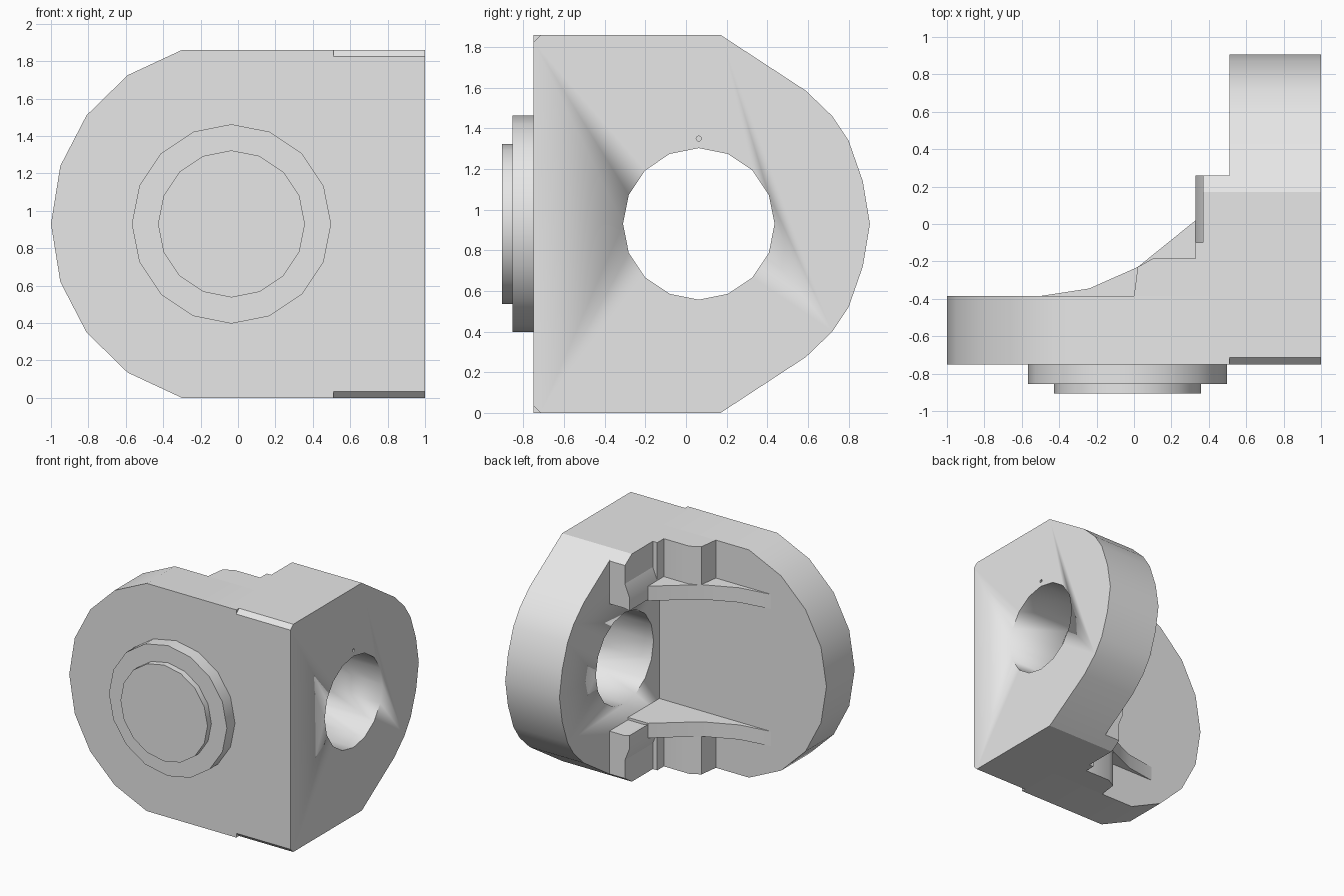
import bpy, bmesh, math
from mathutils import Vector

if "Cube" in bpy.data.objects:
    bpy.data.objects.remove(bpy.data.objects["Cube"], do_unlink=True)

H = 1.86          # overall height
MID = H / 2

grey = bpy.data.materials.new("plain_grey")
grey.use_nodes = True
grey.diffuse_color = (0.8, 0.8, 0.8, 1)
grey.node_tree.nodes["Principled BSDF"].inputs["Base Color"].default_value = (0.8, 0.8, 0.8, 1)


def prism(name, profile, axis, lo, hi, flip=False):
    """Extrude a 2D profile along an axis; flip mirrors it top to bottom."""
    def place(p, d):
        a, b = p
        v = {"x": (d, a, b), "y": (a, d, b), "z": (a, b, d)}[axis]
        return Vector((v[0], v[1], H - v[2] if flip else v[2]))
    bm = bmesh.new()
    ends = [[bm.verts.new(place(p, d)) for p in profile] for d in (lo, hi)]
    for ring in ends:
        bm.faces.new(ring)
    n = len(profile)
    for i in range(n):
        j = (i + 1) % n
        bm.faces.new((ends[0][i], ends[0][j], ends[1][j], ends[1][i]))
    bmesh.ops.recalc_face_normals(bm, faces=bm.faces)
    mesh = bpy.data.meshes.new(name)
    bm.to_mesh(mesh)
    bm.free()
    mesh.materials.append(grey)
    obj = bpy.data.objects.new(name, mesh)
    bpy.context.collection.objects.link(obj)
    bpy.ops.object.select_all(action="DESELECT")
    obj.select_set(True)
    bpy.context.view_layer.objects.active = obj
    bpy.ops.object.shade_smooth_by_angle(angle=math.radians(30))
    return obj


def symmetric(upper):
    """Complete an outline by mirroring its upper half, ending at mid height."""
    return upper + [(a, H - b) for a, b in reversed(upper) if abs(b - MID) > 0.001]


def circle(a, b, r, sides=16):
    return [(a + r * math.sin(2 * math.pi * i / sides),
             b + r * math.cos(2 * math.pi * i / sides)) for i in range(sides)]


def cut(target, cutter):
    cutter.hide_render = True
    cutter.hide_set(True)
    cutter.display_type = "WIRE"
    mod = target.modifiers.new(cutter.name, "BOOLEAN")
    mod.operation = "DIFFERENCE"
    mod.solver = "EXACT"
    mod.object = cutter


# Front plate with its rounded end
prism("front_plate", symmetric([(0.51, H), (-0.3, H), (-0.59, 1.725), (-0.81, 1.51),
                                (-0.95, 1.24), (-1, MID)]), "y", -0.75, -0.385)

# Side plate with chamfered front corners and rounded back
side = prism("side_plate", symmetric([(-0.75, H - 0.035), (-0.715, H), (0.17, H), (0.59, 1.585),
                                      (0.72, 1.46), (0.8, 1.34), (0.87, 1.14), (0.905, MID)]),
             "x", 0.51, 1)
# Bore and small oil hole
cut(side, prism("bore_cutter", circle(0.063, MID, 0.373), "x", 0.3, 1.2))
cut(side, prism("oil_hole_cutter", circle(0.063, 1.35, 0.013, 8), "x", 0.9, 1.2))

# Stepped round boss on the front
prism("boss_base", circle(-0.035, MID, 0.533), "y", -0.855, -0.75)
prism("boss_cap", circle(-0.035, MID, 0.393), "y", -0.905, -0.855)

# Corner bracing, repeated at top and bottom
for label, flip in (("upper", False), ("lower", True)):
    prism(label + "_rib", [(0.51, -0.385), (-0.5, -0.385), (-0.24, -0.345), (0.02, -0.23),
                           (0.33, 0.02), (0.51, 0.02)], "z", 1.43, 1.55, flip)
    prism(label + "_web", [(0.51, -0.385), (0, -0.385), (0.02, -0.23), (0.1, -0.185),
                           (0.33, -0.185), (0.33, -0.1), (0.51, -0.1)], "z", 1.55, H, flip)
    prism(label + "_tab", [(-0.1, 1.45), (0.26, 1.45), (0.26, 1.8), (0.17, H), (-0.1, H)],
          "x", 0.37, 0.51, flip)
    prism(label + "_ledge", [(0.37, 1.65), (0.33, 1.55), (0.33, 1.44), (0.37, 1.45)],
          "y", -0.1, 0.26, flip)
